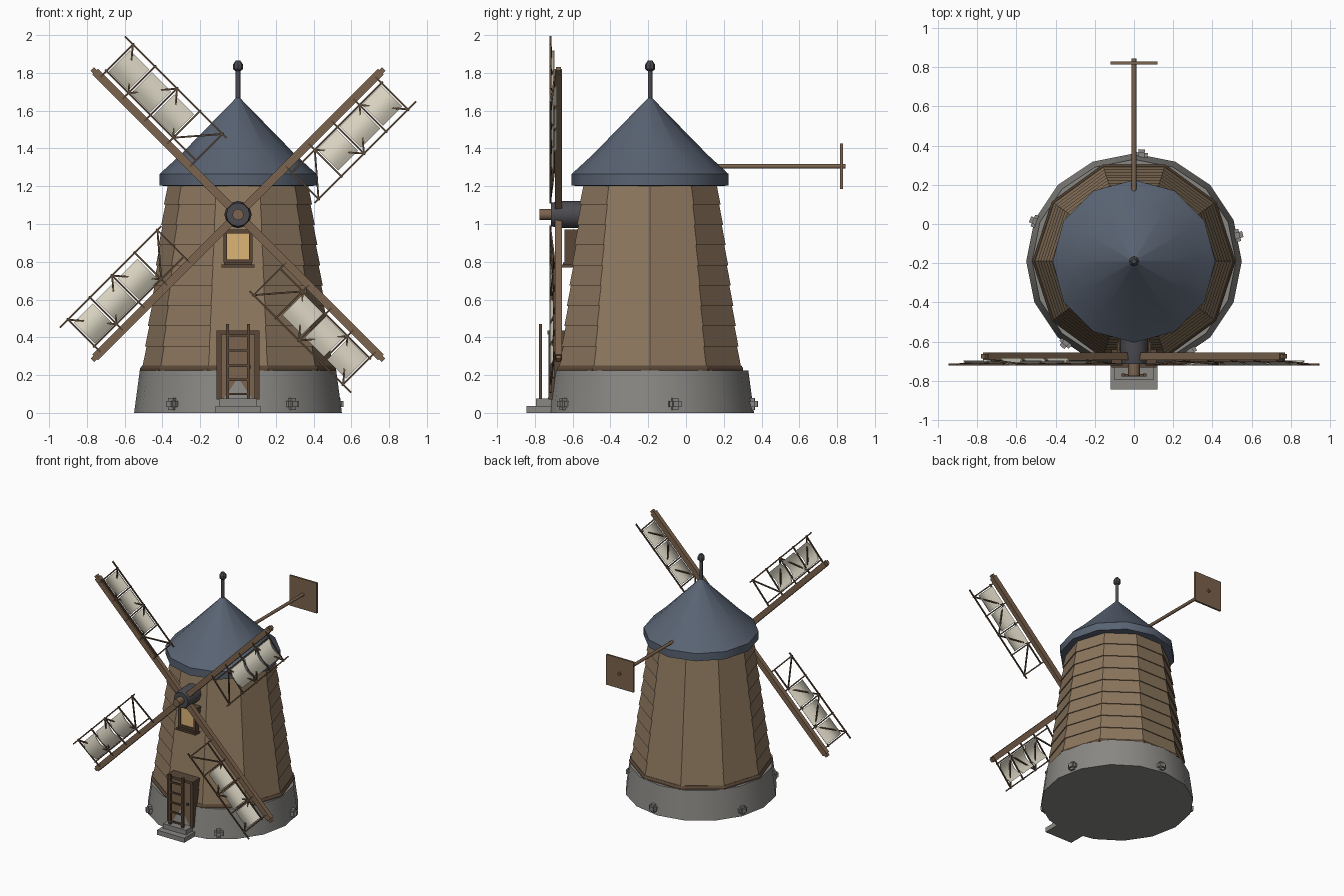
import bpy, bmesh, math
from mathutils import Vector, Matrix

cube = bpy.data.objects.get("Cube")
if cube:
    bpy.data.objects.remove(cube, do_unlink=True)

CY = -0.19          # tower axis
HUB_Z = 1.05        # sail axle height


def material(name, r, g, b):
    m = bpy.data.materials.new(name)
    m.use_nodes = True
    m.diffuse_color = (r, g, b, 1)
    m.node_tree.nodes["Principled BSDF"].inputs["Base Color"].default_value = (r, g, b, 1)
    return m


WOOD = material("plank wood", 0.26, 0.18, 0.11)
BEAM = material("beam wood", 0.20, 0.125, 0.075)
DARK = material("dark wood", 0.10, 0.063, 0.038)
STONE = material("grey stone", 0.25, 0.245, 0.23)
ROOF = material("slate blue", 0.10, 0.125, 0.17)
IRON = material("dark iron", 0.07, 0.07, 0.08)
CLOTH = material("sail cloth", 0.70, 0.66, 0.54)
GLASS = material("lit window", 0.72, 0.46, 0.18)


def finish(bm, name, mat, smooth=0):
    bmesh.ops.recalc_face_normals(bm, faces=bm.faces)
    mesh = bpy.data.meshes.new(name)
    bm.to_mesh(mesh)
    bm.free()
    mesh.materials.append(mat)
    ob = bpy.data.objects.new(name, mesh)
    bpy.context.collection.objects.link(ob)
    if smooth:
        bpy.ops.object.select_all(action='DESELECT')
        ob.select_set(True)
        bpy.context.view_layer.objects.active = ob
        bpy.ops.object.shade_smooth_by_angle(angle=math.radians(smooth))
    return ob


def lathe(name, profile, sides, mat, smooth=0, matrix=Matrix.Translation((0, CY, 0))):
    """Revolve (radius, height) points round z and cap both ends."""
    bm = bmesh.new()
    rings = [[bm.verts.new((r * math.cos(a), r * math.sin(a), z))
              for a in (math.tau * i / sides for i in range(sides))] for r, z in profile]
    for lo, hi in zip(rings, rings[1:]):
        for i in range(sides):
            j = (i + 1) % sides
            bm.faces.new((lo[i], lo[j], hi[j], hi[i]))
    bm.faces.new(rings[0][::-1])
    bm.faces.new(rings[-1])
    bm.transform(matrix)
    return finish(bm, name, mat, smooth)


def add_box(bm, lo, hi):
    lo, hi = Vector(lo), Vector(hi)
    size = hi - lo
    bmesh.ops.create_cube(bm, size=1, matrix=Matrix.Translation((lo + hi) / 2) @ Matrix.Diagonal((*size, 1)))


def boxes(name, spans, mat):
    bm = bmesh.new()
    for lo, hi in spans:
        add_box(bm, lo, hi)
    return finish(bm, name, mat)


def add_bar(bm, a, b, t):
    a, b = Vector(a), Vector(b)
    d = b - a
    rot = d.to_track_quat('Z', 'Y').to_matrix().to_4x4()
    bmesh.ops.create_cube(bm, size=1, matrix=Matrix.Translation((a + b) / 2) @ rot
                          @ Matrix.Diagonal((t, t, d.length, 1)))


# Stone foundation with protruding stones
lathe("stone_base", [(0.55, 0), (0.52, 0.225)], 16, STONE, 30)
for k in range(5):
    a = math.radians(14 + 72 * k)
    bm = bmesh.new()
    bmesh.ops.create_cube(bm, size=0.064)
    bmesh.ops.bevel(bm, geom=bm.edges[:], offset=0.016, segments=2, affect='EDGES')
    bm.transform(Matrix.Translation((0.54 * math.cos(a), CY + 0.54 * math.sin(a), 0.047))
                 @ Matrix.Rotation(a, 4, 'Z'))
    finish(bm, f"base_stone_{k + 1}", STONE, 40)

# Tower of overlapping plank rows
ROWS, Z0, Z1, R0, R1 = 9, 0.245, 1.21, 0.498, 0.37
profile = []
for k in range(ROWS):
    for f, lip in ((k, 0.008), (k + 1, 0)):
        t = f / ROWS
        profile.append((R0 + (R1 - R0) * t + lip, Z0 + (Z1 - Z0) * t))
lathe("plank_tower", profile, 10, WOOD)
lathe("tower_skirt", [(0.518, 0.222), (0.518, 0.236), (0.508, 0.25)], 10, DARK)

# Roof cap and finial
lathe("roof_cap", [(0.385, 1.2), (0.415, 1.205), (0.415, 1.265), (0.306, 1.365), (0.008, 1.67)], 12, ROOF, 35)
lathe("finial_pole", [(0.012, 1.63), (0.012, 1.82)], 8, IRON, 50)
lathe("finial_knob", [(0.015, 1.81), (0.026, 1.82), (0.026, 1.845), (0.012, 1.865)], 8, IRON)

# Tail pole and vane
along_y = Matrix.Translation((0, 0, 1.305)) @ Matrix.Rotation(-math.pi / 2, 4, 'X')
lathe("tail_pole", [(0.012, 0.1), (0.012, 0.845)], 8, BEAM, 50, along_y)
boxes("tail_vane", [((-0.12, 0.815, 1.185), (0.12, 0.83, 1.425))], BEAM)

# Sail hub and axle
to_front = Matrix.Translation((0, 0, HUB_Z)) @ Matrix.Rotation(math.pi / 2, 4, 'X')
lathe("sail_hub", [(0.072, 0.52), (0.072, 0.66), (0.062, 0.715)], 12, IRON, 35, to_front)
lathe("axle_nose", [(0.03, 0.7), (0.03, 0.775)], 10, BEAM, 40, to_front)

# Sails: local z runs along the arm, x across the frame
U = [0.36, 0.53, 0.70, 0.865, 1.03]
IN, OUT = 0.045, 0.243


def frame_y(v):
    return -0.02 - 0.09 * v


def pt(u, v):
    return (v, frame_y(v), u)


for k in range(4):
    place = Matrix.Translation((0, -0.675, HUB_Z)) @ Matrix.Rotation(math.radians(45 + 90 * k), 4, 'Y')

    bm = bmesh.new()
    add_box(bm, (-0.021, -0.018, 0), (0.021, 0.018, 1.07))
    add_box(bm, (-0.013, -0.012, 1.06), (0.013, 0.012, 1.09))
    bm.transform(place)
    finish(bm, f"sail_arm_{k + 1}", BEAM)

    bm = bmesh.new()
    add_bar(bm, pt(0.33, OUT), pt(1.09, OUT), 0.009)
    add_bar(bm, pt(0.36, IN), pt(1.04, IN), 0.009)
    for u in U:
        add_bar(bm, pt(u, 0), pt(u, OUT + 0.008), 0.009)
    for i, (a, b) in enumerate(zip(U, U[1:])):
        ends = (IN, OUT) if i % 2 else (OUT, IN)
        add_bar(bm, pt(a, ends[0]), pt(b, ends[1]), 0.009)
    bm.transform(place)
    finish(bm, f"sail_lattice_{k + 1}", DARK)

    # Three billowing cloth panels
    bm = bmesh.new()
    for a, b in zip(U[1:], U[2:]):
        rows = []
        for i in range(9):
            t = i / 8
            v = 0.052 + 0.158 * t
            y = frame_y(v) + 0.012 - 0.028 * math.sin(math.pi * t)
            rows.append([bm.verts.new((v, y + dy, u)) for u, dy in
                         ((a + 0.011, 0), (b - 0.011, 0), (b - 0.011, 0.005), (a + 0.011, 0.005))])
        for p, q in zip(rows, rows[1:]):
            for i in range(4):
                bm.faces.new((p[i], p[(i + 1) % 4], q[(i + 1) % 4], q[i]))
        bm.faces.new(rows[0])
        bm.faces.new(rows[-1])
    bm.transform(place)
    finish(bm, f"sail_cloth_{k + 1}", CLOTH, 40)

# Window
boxes("window_frame", [((s * 0.067 - 0.01, -0.642, 0.80), (s * 0.067 + 0.01, -0.56, 0.965)) for s in (-1, 1)]
      + [((-0.077, -0.642, 0.95), (0.077, -0.56, 0.97)), ((-0.077, -0.642, 0.795), (0.077, -0.56, 0.812))], DARK)
boxes("window_sill", [((-0.087, -0.658, 0.77), (0.087, -0.58, 0.785)),
                      ((-0.075, -0.65, 0.785), (0.075, -0.58, 0.797))], DARK)
boxes("window_pane", [((-0.058, -0.632, 0.81), (0.058, -0.57, 0.952))], GLASS)

# Door with frame
boxes("door_panel", [((-0.09, -0.715, 0.07), (0.09, -0.58, 0.42))], BEAM)
boxes("door_frame", [((s * 0.1 - 0.013, -0.728, 0.07), (s * 0.1 + 0.013, -0.58, 0.42)) for s in (-1, 1)]
      + [((-0.115, -0.732, 0.415), (0.115, -0.58, 0.435))], DARK)
boxes("door_knob", [((0.055, -0.728, 0.235), (0.07, -0.71, 0.25))], IRON)

# Doorstep and ladder
boxes("door_steps", [((-0.12, -0.845, 0), (0.12, -0.68, 0.037)),
                     ((-0.1, -0.795, 0.037), (0.1, -0.68, 0.075))], STONE)
boxes("ladder", [((s * 0.055 - 0.008, -0.779, 0.07), (s * 0.055 + 0.008, -0.763, 0.47)) for s in (-1, 1)]
      + [((-0.055, -0.777, z - 0.006), (0.055, -0.765, z + 0.006)) for z in (0.1, 0.175, 0.25, 0.33, 0.41)], DARK)
